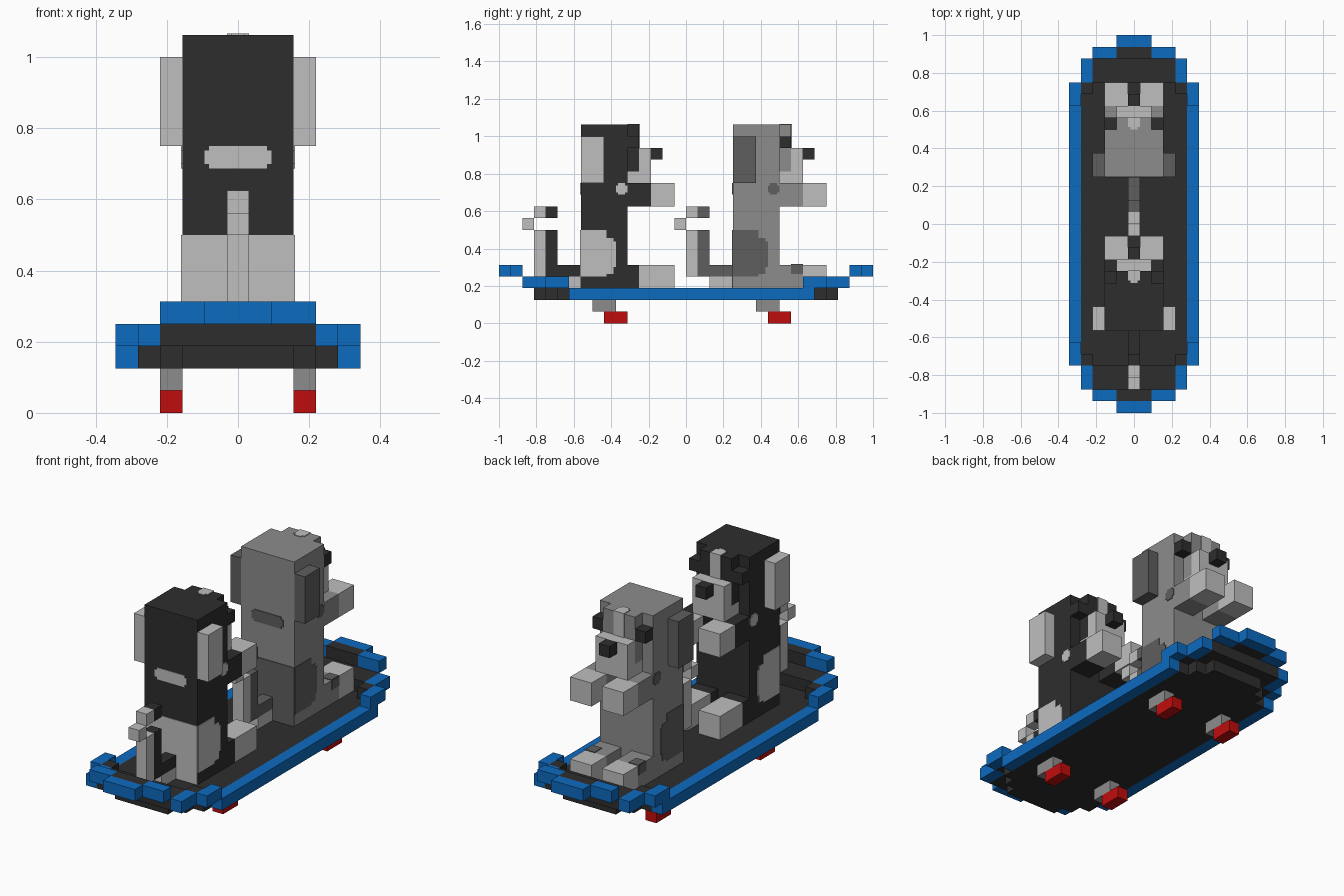
import bpy, bmesh

cube = bpy.data.objects.get("Cube")
if cube:
    bpy.data.objects.remove(cube, do_unlink=True)

U = 0.0625   # one block
T = 0.06     # painted plate thickness, in blocks


def material(name, r, g, b):
    m = bpy.data.materials.new(name)
    m.use_nodes = True
    m.diffuse_color = (r, g, b, 1)
    bsdf = next(n for n in m.node_tree.nodes if n.type == 'BSDF_PRINCIPLED')
    bsdf.inputs["Base Color"].default_value = (r, g, b, 1)
    bsdf.inputs["Roughness"].default_value = 0.8
    return m


BLACK = material("black", 0.027, 0.027, 0.027)
LIGHT = material("light grey", 0.52, 0.52, 0.52)
MID = material("mid grey", 0.265, 0.265, 0.265)
DARK = material("dark grey", 0.113, 0.113, 0.113)
BLUE = material("blue", 0.004, 0.147, 0.53)
RED = material("red", 0.53, 0.004, 0.004)


def blocks(name, mat, boxes, mirror=False, dy=0):
    """One object from boxes (x0, x1, y0, y1, z0, z1) in block units."""
    bm = bmesh.new()
    for x0, x1, y0, y1, z0, z1 in boxes:
        spans = [(x0, x1), (-x1, -x0)] if mirror else [(x0, x1)]
        for a, b in spans:
            vs = bmesh.ops.create_cube(bm, size=1)["verts"]
            for v in vs:
                v.co.x = (a if v.co.x < 0 else b) * U
                v.co.y = ((y0 if v.co.y < 0 else y1) + dy) * U
                v.co.z = (z0 if v.co.z < 0 else z1) * U
    me = bpy.data.meshes.new(name)
    bm.to_mesh(me)
    bm.free()
    me.materials.append(mat)
    ob = bpy.data.objects.new(name, me)
    bpy.context.collection.objects.link(ob)
    return ob


def both_ends(boxes):
    return boxes + [(a, b, -d, -c, e, f) for a, b, c, d, e, f in boxes]


# Deck with stepped, raised ends
blocks("deck", BLACK, [(-4.5, 4.5, -11, 11, 2, 3)] + both_ends([
    (-3.5, 3.5, 11, 12, 2, 3),
    (-2.5, 2.5, 12, 13, 2, 3),
    (-3.5, 3.5, 12, 14, 3, 4),
    (-1.5, 1.5, 14, 15, 4, 5)]))
blocks("deck_corners", BLACK, both_ends([(3.5, 4.5, 11, 12, 3, 4)]), True)

# Blue rim that climbs around both ends
blocks("rim_sides", BLUE, [(4.5, 5.5, -10, 11, 2, 3)] + both_ends([
    (4.5, 5.5, 10, 12, 3, 4),
    (3.5, 4.5, 12, 14, 3, 4),
    (1.5, 3.5, 14, 15, 4, 5)]), True)
blocks("rim_tips", BLUE, both_ends([(-1.5, 1.5, 15, 16, 4, 5)]))

# Trucks and wheels
blocks("trucks", MID, [(2.5, 3.5, y, y + 2, 1, 2) for y in (-8, 6)], True)
blocks("wheels", RED, [(2.5, 3.5, y, y + 2, 0, 1) for y in (-7, 7)], True)


def dog(label, dy, fur, patch, foot_split):
    def part(name, mat, boxes, mirror=False):
        blocks(f"{label}_{name}", mat, boxes, mirror, dy)

    # Body, brow and muzzle
    part("body", fur, [(-2.5, 2.5, 0, 4, 3, 17)])
    part("brow", fur, [(-1.5, 1.5, 4, 5, 13, 17)])
    part("muzzle", LIGHT, [(-1.5, 1.5, 4, 5, 12, 13), (-1.5, 1.5, 5, 6, 12, 15)])
    part("nose", BLACK, [(-.5, .5, 6, 7, 14, 15)])
    part("blaze", LIGHT, [(-.5, .5, 5, 5 + T, 15, 17),
                          (-.5, .5, 4.2, 5 + T, 17, 17 + T),
                          (-.3, .3, 4, 4.2, 17, 17 + T)])
    part("eyes", BLACK, [(1.5, 2.5, 4, 5, 15, 16)], True)
    part("ears", patch, [(2.5, 3.5, 0, 2, 12, 16)], True)

    # Limbs with light paws
    part("arms", fur, [(.5, 2.5, 4, 6, 10, 12)], True)
    part("front_paws", LIGHT, [(.5, 2.5, 6, 8, 10, 12)], True)
    part("legs", fur, [(.5, 2.5, 4, foot_split, 3, 5)], True)
    part("hind_paws", LIGHT, [(.5, 2.5, foot_split, 8, 3, 5)], True)

    # Curled tail, light on the outside
    tail_dark = DARK if fur == MID else BLACK
    part("tail_inner", tail_dark, [(-.5, .5, -2, 0, 4, 5),
                                   (-.5, .5, -3, -2, 4, 8),
                                   (-.5, .5, -3, -2, 9, 10)])
    part("tail_outer", LIGHT, [(-.5, .5, -2, 0, 3, 4),
                               (-.5, .5, -4, -3, 4, 8),
                               (-.5, .5, -5, -4, 8, 9),
                               (-.5, .5, -4, -3, 9, 10)])

    # Painted patches: rump, haunches, shoulder spots, back bar
    part("rump_patch", patch, [(-2.5, 2.5, -T, 0, 3, 8)])
    part("back_bar", patch, [(-1.5, 1.5, -T, 0, 11.2, 11.8),
                             (-1.3, 1.3, -T, 0, 11, 11.2),
                             (-1.3, 1.3, -T, 0, 11.8, 12)])
    part("haunch_patches", patch, [(2.5, 2.5 + T, 0, 2.2, 4, 8),
                                   (2.5, 2.5 + T, 2.2, 2.8, 4.2, 7.3),
                                   (2.5, 2.5 + T, 2.8, 3, 4.8, 7)], True)
    part("shoulder_spots", patch, [(2.5, 2.5 + T, 3.2, 3.8, 11, 12),
                                   (2.5, 2.5 + T, 3, 4, 11.2, 11.8)], True)


dog("dark_dog", -9, BLACK, LIGHT, 5)
dog("grey_dog", 4, MID, DARK, 6)

# Spot on the grey dog's feet
blocks("grey_dog_foot_spots", DARK, [(2.5, 2.5 + T, 9, 10, 4.2, 5),
                                     (1.6, 2.5, 9, 10, 5, 5 + T)], True)
